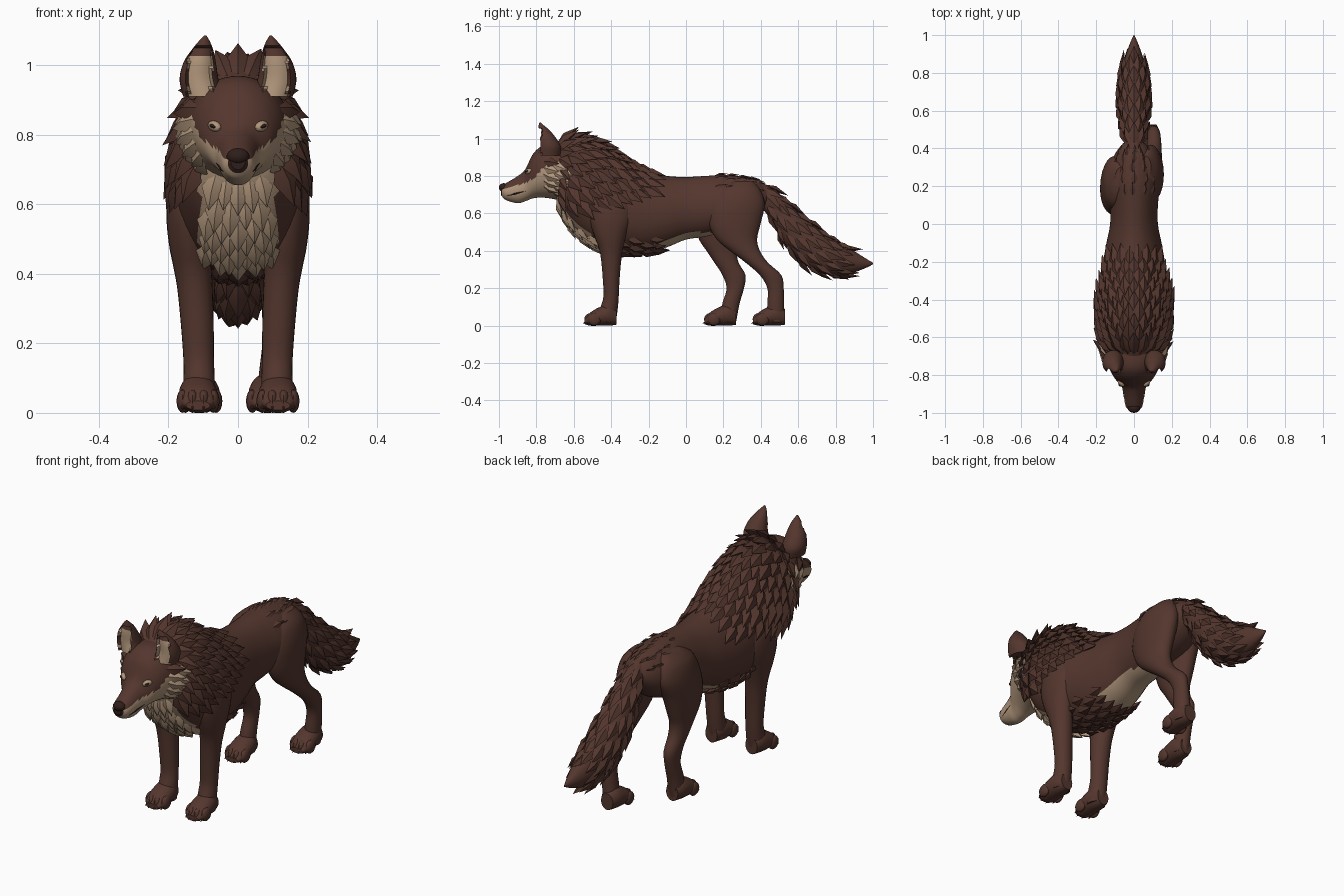
import bpy, bmesh, math, random
from mathutils import Vector, Matrix

if "Cube" in bpy.data.objects:
    bpy.data.objects.remove(bpy.data.objects["Cube"])

random.seed(4)
MATS = []
for name, col in (("brown_fur", (0.088, 0.037, 0.027)), ("cream_fur", (0.44, 0.305, 0.20)),
                  ("dark_brown", (0.028, 0.013, 0.010))):
    m = bpy.data.materials.new(name)
    m.diffuse_color = (*col, 1)
    m.use_nodes = True
    m.node_tree.nodes["Principled BSDF"].inputs["Base Color"].default_value = m.diffuse_color
    MATS.append(m)
BROWN, CREAM, DARK = 0, 1, 2


def finish(name, bm, rule=None):
    bmesh.ops.recalc_face_normals(bm, faces=bm.faces)
    if rule:
        for f in bm.faces:
            f.material_index = rule(f.calc_center_median())
    me = bpy.data.meshes.new(name)
    bm.to_mesh(me)
    bm.free()
    for m in MATS:
        me.materials.append(m)
    ob = bpy.data.objects.new(name, me)
    bpy.context.collection.objects.link(ob)
    return ob


def shape(rows, axis, egg=0.0):
    """Surface P(t, a) from rows (t, low, high, centre x, half width)."""
    rows = sorted(rows)

    def P(t, a):
        i = max((k for k in range(len(rows) - 1) if rows[k][0] <= t), default=0)
        p, q = rows[i], rows[i + 1]
        o, r = rows[max(i - 1, 0)], rows[min(i + 2, len(rows) - 1)]
        dt = q[0] - p[0]
        u = (t - p[0]) / dt
        v = []
        for k in range(1, 5):
            m0 = (q[k] - o[k]) / (q[0] - o[0]) * dt
            m1 = (r[k] - p[k]) / (r[0] - p[0]) * dt
            v.append((2*u**3 - 3*u*u + 1) * p[k] + (u**3 - 2*u*u + u) * m0
                     + (3*u*u - 2*u**3) * q[k] + (u**3 - u*u) * m1)
        lo, hi, cx, hw = v
        x = cx + max(hw, 0.001) * math.sin(a) * (1 - egg * math.cos(a))
        w = (lo + hi) / 2 + (hi - lo) / 2 * math.cos(a)
        return Vector((x, t, w)) if axis == 'y' else Vector((x, w, t))
    P.t0, P.t1 = rows[0][0], rows[-1][0]
    return P


def loft(name, P, rule=None, steps=30, segs=24, tweak=None):
    bm = bmesh.new()
    rings = []
    for i in range(steps + 1):
        t = P.t0 + (P.t1 - P.t0) * i / steps
        rings.append([bm.verts.new(P(t, 2 * math.pi * j / segs)) for j in range(segs)])
    for A, B in zip(rings, rings[1:]):
        for j in range(segs):
            k = (j + 1) % segs
            bm.faces.new((A[j], A[k], B[k], B[j]))
    bm.faces.new(rings[0])
    bm.faces.new(rings[-1])
    if tweak:
        for v in bm.verts:
            tweak(v.co)
    return finish(name, bm, rule)


def tuft(bm, base, d, n, length, width, lift, mat=BROWN):
    """One pointed lock of fur with a ridge."""
    d, n = d.normalized(), n.normalized()
    s = d.cross(n)
    h = width * 0.28
    b, tip = base - d * length * 0.25 - n * h * 0.4, base + d * length + n * lift
    mid = base + d * length * 0.3 + n * lift * 0.35
    vs = [bm.verts.new(c) for c in (b, mid + s * width / 2, mid + n * h, mid - s * width / 2, tip, mid - n * h)]
    for f in ((0, 1, 2), (0, 2, 3), (1, 4, 2), (2, 4, 3), (0, 5, 1), (0, 3, 5), (1, 5, 4), (5, 3, 4)):
        bm.faces.new([vs[i] for i in f]).material_index = mat


def fur(bm, P, t, a, length, width, lift, mat=BROWN, droop=0.0):
    e = 0.004
    p = P(t, a)
    dt, da = P(t + e, a) - P(t - e, a), P(t, a + e) - P(t, a - e)
    d = dt.normalized() + Vector((0, 0, -droop))
    n = da.cross(dt).normalized()
    d -= n * d.dot(n)
    k = random.uniform(0.85, 1.15)
    tuft(bm, p, d, n, length * k, width * k, lift, mat)


# Torso and neck
body = shape([(-.70, .69, .97, 0, .12), (-.66, .60, .99, 0, .15), (-.60, .51, 1.0, 0, .17),
              (-.50, .43, .985, 0, .18), (-.40, .395, .935, 0, .185), (-.30, .385, .87, 0, .178),
              (-.20, .39, .82, 0, .163), (-.10, .42, .80, 0, .145), (0, .46, .795, 0, .126),
              (.10, .475, .80, 0, .126), (.20, .50, .805, 0, .135), (.30, .53, .795, 0, .125),
              (.38, .58, .775, 0, .095), (.43, .64, .74, 0, .055)], 'y', 0.1)


def body_colour(c):
    if c.z < .78 and c.y < -.62 + (.75 - c.z) * .4 and abs(c.x) < .11:
        return CREAM
    if -.17 < c.y < .15 and c.z < min(.5, .5 + .4 * c.y):
        return CREAM
    return BROWN


loft("torso", body, body_colour, 64, 48)

# Head and muzzle
head = shape([(-.99, .70, .74, 0, .02), (-.97, .675, .757, 0, .042), (-.90, .655, .80, 0, .056),
              (-.86, .665, .835, 0, .066), (-.82, .68, .915, 0, .10), (-.77, .685, .96, 0, .128),
              (-.70, .675, .97, 0, .148), (-.62, .65, .96, 0, .15), (-.55, .64, .92, 0, .12)], 'y')
LINE = [(-1, .725), (-.9, .752), (-.85, .768), (-.8, .80), (-.76, .85), (-.69, .87), (-.5, .87)]


def head_colour(c):
    if c.y < -.983:
        return DARK
    for (y0, z0), (y1, z1) in zip(LINE, LINE[1:]):
        if y0 <= c.y <= y1:
            return CREAM if c.z < z0 + (z1 - z0) * (c.y - y0) / (y1 - y0) else BROWN
    return BROWN


loft("head", head, head_colour, 60, 48)

# Nose
bm = bmesh.new()
bmesh.ops.create_uvsphere(bm, u_segments=16, v_segments=10, radius=1,
                          matrix=Matrix.Translation((0, -.975, .738)) @ Matrix.Diagonal((.033, .025, .024, 1)))
finish("nose", bm, lambda c: DARK)

# Eyes and mouth line
for s, side in ((1, "right"), (-1, "left")):
    for part, r, mat, push in (("eye_patch", (.024, .014, .015), CREAM, 0), ("eye", (.012, .01, .006), DARK, .008)):
        p = head(-.842, s * 1.0) + Vector((s * push * .5, -push, 0))
        bm = bmesh.new()
        bmesh.ops.create_uvsphere(bm, u_segments=14, v_segments=8, radius=1, matrix=Matrix.Translation(p)
                                  @ Matrix.Rotation(s * .8, 4, 'Z') @ Matrix.Rotation(-s * .3, 4, 'Y')
                                  @ Matrix.Diagonal((*r, 1)))
        finish(f"{part}_{side}", bm, lambda c, m=mat: m)
    bm = bmesh.new()
    tuft(bm, head(-.94, s * 1.95), Vector((s * .018, .1, .025)), Vector((s, -.15, 0)), .09, .011, .002, DARK)
    finish(f"mouth_{side}", bm)

    # Ear, hollowed in front with a pale lining
    ear = shape([(.91, -.80, -.67, s * .10, .058), (.96, -.795, -.67, s * .112, .056),
                 (1.01, -.795, -.70, s * .110, .046), (1.05, -.79, -.735, s * .101, .028),
                 (1.075, -.787, -.765, s * .096, .012), (1.086, -.784, -.777, s * .094, .003)], 'z')

    def hollow(co, s=s):
        if co.y < -.77 and co.z < 1.05 and abs(co.x - s * .11) < .034:
            co.y += .025

    loft(f"ear_{side}", ear, lambda c, s=s: CREAM if c.y < -.74 and c.z < 1.03
         and abs(c.x - s * .108) < .036 else BROWN, 24, 32, hollow)

# Cheek ruff
bm = bmesh.new()
for s in (1, -1):
    for i, t in enumerate((-.75, -.715, -.68)):
        for a in (1.2, 1.45, 1.7, 1.95, 2.2):
            a += .12 * (i % 2)
            p = head(t, a)
            fur(bm, head, t, s * a, .095, .06, .02, head_colour(p), .35)
finish("cheek_fur", bm)

# Mane
bm = bmesh.new()
for i in range(10):
    t = -.675 + i * .05
    amax = 2.2 - 1.25 * i / 9
    n = round(amax / .27)
    for j in range(-n, n + 1):
        a = (j + .5 * (i % 2)) * .27
        if abs(a) <= amax + .05:
            fur(bm, body, t, a, .115, .075, .024, BROWN, .35 * min(1, abs(a)))
finish("mane", bm)

# Pale chest bib and brown brisket
bm = bmesh.new()
for i in range(7):
    t = -.685 + i * .028
    for j in range(-2, 3):
        a = math.pi + (j + .5 * (i % 2)) * .24
        if abs(a - math.pi) < .55:
            fur(bm, body, t, a, .085, .06, .014, CREAM)
finish("chest_bib", bm)
bm = bmesh.new()
for i in range(5):
    for j in range(-3, 4):
        fur(bm, body, -.42 + i * .06, math.pi + (j + .5 * (i % 2)) * .26, .085, .06, .014)
finish("brisket_fur", bm)

# Sparse locks on the rump
bm = bmesh.new()
for t in (.16, .22, .28, .33, .37):
    for j in range(-2, 3):
        fur(bm, body, t, j * .5 + random.uniform(-.15, .15), .06, .03, .006)
finish("rump_fur", bm)

# Tail
tail = shape([(.32, .66, .78, 0, .045), (.40, .63, .765, 0, .05), (.45, .57, .74, 0, .055),
              (.51, .46, .69, 0, .066), (.61, .345, .60, 0, .078), (.70, .29, .525, 0, .078),
              (.78, .27, .465, 0, .07), (.88, .28, .41, 0, .048), (.96, .308, .36, 0, .02),
              (1.0, .328, .336, 0, .002)], 'y')
loft("tail", tail, None, 40, 28)
bm = bmesh.new()
for i in range(8):
    for j in range(9):
        fur(bm, tail, .44 + i * .053, (j + .5 * (i % 2)) * 2 * math.pi / 9, .105, .055, .012)
tuft(bm, Vector((0, .83, .41)), Vector((0, 1, -.1)), Vector((0, .1, 1)), .115, .07, .01)
finish("tail_fur", bm)


# Paws with toes and claws
def paw(name, cx, y):
    P = shape([(y + .008, .008, .035, cx, .035), (y + .035, 0, .068, cx, .052), (y + .09, 0, .10, cx, .056),
               (y + .14, 0, .115, cx, .05), (y + .178, .005, .09, cx, .034)], 'y')
    loft(name, P, None, 14, 20)
    bm = bmesh.new()
    for o, back in ((-.044, .018), (-.016, 0), (.016, 0), (.044, .018)):
        bmesh.ops.create_uvsphere(bm, u_segments=12, v_segments=8, radius=1, matrix=Matrix.Translation(
            (cx + o, y + .042 + back, .034)) @ Matrix.Diagonal((.018, .036, .034, 1)))
        bmesh.ops.create_cone(bm, cap_ends=True, segments=6, radius1=.009, radius2=.001, depth=.03,
                              matrix=Matrix.Translation((cx + o, y + .012 + back, .017))
                              @ Matrix.Rotation(math.radians(112), 4, 'X'))
    finish(name + "_toes", bm)


# Front legs
for s, side in ((1, "right"), (-1, "left")):
    rows = [(.72, -.47, -.33, .125, .035), (.66, -.51, -.29, .138, .058), (.57, -.515, -.29, .142, .064),
            (.48, -.49, -.32, .138, .06), (.42, -.467, -.335, .131, .055), (.36, -.455, -.345, .124, .051),
            (.25, -.445, -.355, .117, .047), (.15, -.442, -.36, .113, .044), (.09, -.46, -.365, .112, .045),
            (.02, -.47, -.375, .112, .045)]
    loft("front_leg_" + side, shape([(z, f, b, s * x, w) for z, f, b, x, w in rows], 'z'))
    paw("front_paw_" + side, s * .115, -.55)

# Hind legs, the right one stepping back
loft("hind_leg_right", shape([(.77, .24, .36, .06, .03), (.73, .17, .395, .075, .055), (.65, .12, .42, .086, .068),
                              (.55, .12, .40, .092, .066), (.46, .165, .38, .098, .056), (.40, .235, .395, .103, .048),
                              (.34, .315, .435, .106, .041), (.27, .395, .51, .106, .036), (.20, .435, .522, .103, .033),
                              (.12, .435, .525, .098, .037), (.02, .43, .525, .09, .04)], 'z'), None, 36)
loft("hind_leg_left", shape([(.77, .18, .30, -.07, .03), (.73, .11, .34, -.09, .058), (.65, .07, .36, -.103, .07),
                             (.55, .05, .32, -.11, .07), (.46, .07, .29, -.112, .06), (.40, .11, .272, -.112, .05),
                             (.34, .15, .28, -.11, .043), (.27, .195, .318, -.108, .037), (.20, .217, .31, -.107, .033),
                             (.12, .195, .287, -.107, .037), (.02, .18, .268, -.107, .04)], 'z'), None, 36)
paw("hind_paw_right", .085, .35)
paw("hind_paw_left", -.107, .09)

# Smooth shading with sharp locks
for ob in bpy.context.collection.objects:
    ob.select_set(True)
    bpy.context.view_layer.objects.active = ob
bpy.ops.object.shade_smooth_by_angle(angle=math.radians(35))
